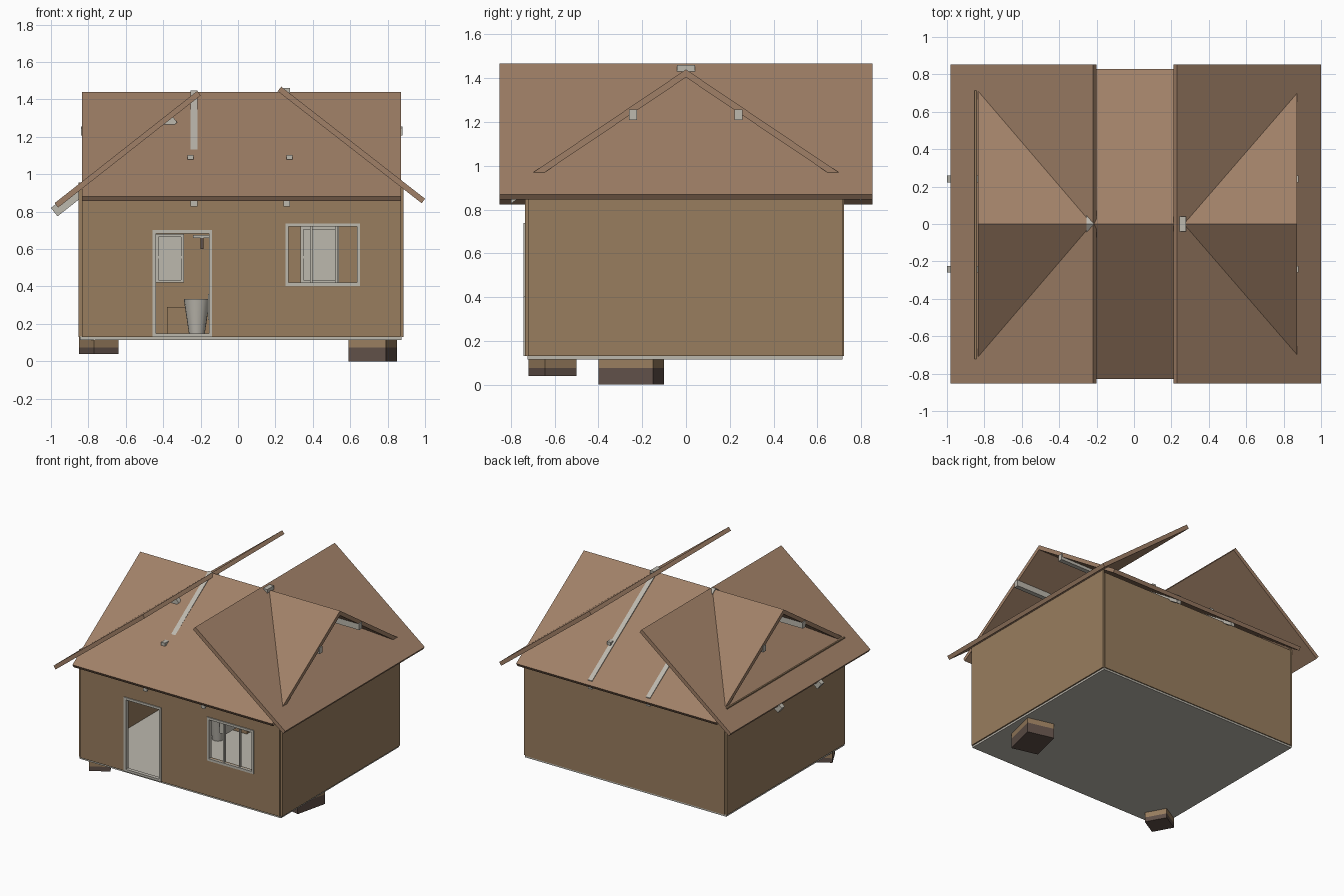
import bpy, bmesh, math
from mathutils import Vector, Matrix

if "Cube" in bpy.data.objects:
    bpy.data.objects.remove(bpy.data.objects["Cube"])


def material(name, r, g, b):
    lin = [((c / 255 + 0.055) / 1.055) ** 2.4 for c in (r, g, b)]
    m = bpy.data.materials.new(name)
    m.diffuse_color = (*lin, 1)
    m.use_nodes = True
    m.node_tree.nodes["Principled BSDF"].inputs["Base Color"].default_value = m.diffuse_color
    return m


WALL = material("wall_wood", 152, 125, 94)
ROOF = material("roof_wood", 160, 128, 103)
PALE = material("pale_grey", 188, 184, 174)
DARK = material("dark_wood", 96, 80, 72)


def finish(name, bm, *mats):
    bmesh.ops.recalc_face_normals(bm, faces=bm.faces)
    me = bpy.data.meshes.new(name)
    bm.to_mesh(me)
    bm.free()
    for m in mats:
        me.materials.append(m)
    ob = bpy.data.objects.new(name, me)
    bpy.context.collection.objects.link(ob)
    return ob


def prism(name, pts, axis, a, b, mat):
    """Extrude a profile: (x, z) points along y, or (y, z) points along x."""
    bm = bmesh.new()
    put = (lambda p, t: (t, p[0], p[1])) if axis == 'x' else (lambda p, t: (p[0], t, p[1]))
    f = bm.faces.new([bm.verts.new(put(p, a)) for p in pts])
    ext = bmesh.ops.extrude_face_region(bm, geom=[f])
    d = Vector((b - a, 0, 0)) if axis == 'x' else Vector((0, b - a, 0))
    bmesh.ops.translate(bm, vec=d, verts=[v for v in ext['geom'] if isinstance(v, bmesh.types.BMVert)])
    return finish(name, bm, mat)


def box(name, x0, x1, y0, y1, z0, z1, mat):
    return prism(name, [(x0, z0), (x1, z0), (x1, z1), (x0, z1)], 'y', y0, y1, mat)


# floor slab
box("floor", -0.845, 0.875, -0.725, 0.715, 0.115, 0.132, PALE)

# side and back walls
box("left_wall", -0.852, -0.835, -0.722, 0.715, 0.13, 0.955, WALL)
box("right_wall", 0.87, 0.885, -0.722, 0.715, 0.13, 0.955, WALL)
box("back_wall", -0.835, 0.87, 0.705, 0.722, 0.13, 0.9, WALL)

# front wall: grid of faces with the door and window cells left out
xs = [-0.835, -0.44, -0.155, 0.27, 0.635, 0.87]
zs = [0.13, 0.42, 0.685, 0.72, 0.9]
holes = {(1, 0), (1, 1), (3, 1), (3, 2)}
bm = bmesh.new()
grid = [[bm.verts.new((x, -0.735, z)) for z in zs] for x in xs]
for i in range(5):
    for j in range(4):
        if (i, j) not in holes:
            bm.faces.new((grid[i][j], grid[i + 1][j], grid[i + 1][j + 1], grid[i][j + 1]))
front = finish("front_wall", bm, WALL)
for p in front.data.polygons:
    if p.normal.y > 0:
        p.flip()
sol = front.modifiers.new("thickness", 'SOLIDIFY')
sol.thickness, sol.offset = 0.017, -1


# door and window frames
def frame(name, x0, x1, z0, z1, w, y0, y1):
    box(name + "_left", x0, x0 + w, y0, y1, z0, z1, PALE)
    box(name + "_right", x1 - w, x1, y0, y1, z0, z1, PALE)
    box(name + "_top", x0 + w, x1 - w, y0, y1, z1 - w, z1, PALE)
    box(name + "_bottom", x0 + w, x1 - w, y0, y1, z0, z0 + w, PALE)


frame("door_frame", -0.457, -0.138, 0.13, 0.702, 0.018, -0.742, -0.712)
frame("window_frame", 0.253, 0.653, 0.402, 0.738, 0.018, -0.742, -0.712)
for x in (0.392, 0.525):
    box("window_mullion", x - 0.006, x + 0.006, -0.732, -0.716, 0.42, 0.72, PALE)

# inner panels seen through the openings
for x0, x1, z1 in ((-0.44, -0.29, 0.68), (0.335, 0.54, 0.72)):
    box("inner_panel", x0, x1, 0.69, 0.7, 0.42, z1, PALE)
    frame("inner_panel_frame", x0, x1, 0.42, z1, 0.015, 0.68, 0.695)
    box("inner_panel_rail", x0, x1, 0.682, 0.695, 0.55, 0.562, PALE)

# bathroom fittings and counter
box("counter", -0.38, -0.1, 0.25, 0.6, 0.132, 0.29, WALL)
box("toilet_tank", -0.16, -0.11, 0.0, 0.14, 0.22, 0.36, PALE)
bm = bmesh.new()
bmesh.ops.create_cone(bm, cap_ends=True, segments=20, radius1=0.04, radius2=0.07, depth=0.2,
                      matrix=Matrix.Translation((-0.22, 0.07, 0.232)))
bowl = finish("toilet_bowl", bm, PALE)
bpy.context.view_layer.objects.active = bowl
bowl.select_set(True)
bpy.ops.object.shade_smooth_by_angle()
box("shower_arm", -0.24, -0.15, 0.06, 0.075, 0.66, 0.675, PALE)
box("shower_head", -0.2, -0.185, 0.06, 0.075, 0.6, 0.66, DARK)

# main gable roof, two sloping boards
for s, label in ((-1, "front"), (1, "back")):
    prism("main_roof_" + label,
          [(0, 1.44), (s * 0.828, 0.882), (s * 0.812, 0.858), (0, 1.404)],
          'x', -0.835, 0.872, ROOF)

# steep side roof boards
prism("left_roof", [(-0.962, 0.822), (-0.98, 0.846), (-0.218, 1.445), (-0.2, 1.421)],
      'y', -0.852, 0.852, ROOF)
prism("right_roof", [(0.982, 0.845), (1.0, 0.869), (0.231, 1.468), (0.212, 1.444)],
      'y', -0.852, 0.852, ROOF)

# main rafters, ties and ridge block
for x, front_rise in ((-0.235, 0.008), (0.26, -0.002)):
    for s, top, tail in ((-1, front_rise, -0.006), (1, 0.008, 0.006)):
        z_tail = 1.44 - 0.674 * 0.8 + tail
        prism("rafter", [(0, 1.44 + top), (s * 0.8, z_tail), (s * 0.8, z_tail - 0.068), (0, 1.375)],
              'x', x - 0.018, x + 0.018, PALE)
for x in (-0.255, 0.275):
    box("tie_beam", x - 0.016, x + 0.016, -0.55, 0.55, 1.078, 1.103, PALE)
box("ridge_block", 0.242, 0.278, -0.04, 0.04, 1.42, 1.46, PALE)

# purlins along the main roof and rafters under the left roof board
for y in (-0.242, 0.24):
    box("purlin", -0.84, 0.88, y - 0.018, y + 0.018, 1.208, 1.256, PALE)
    prism("left_roof_rafter", [(-1.0, 0.82), (-0.965, 0.775), (-0.325, 1.277), (-0.36, 1.322)],
          'y', y - 0.018, y + 0.018, PALE)


# turned crates under the floor, open recess below
def crate(name, corners, z0, z1):
    bm = bmesh.new()
    bottom = bm.faces.new([bm.verts.new((x, y, z0)) for x, y in corners])
    zc = 0.075
    for z in (zc, z1):
        ext = bmesh.ops.extrude_face_region(bm, geom=[bottom] if z == zc else [cap])
        vs = [g for g in ext['geom'] if isinstance(g, bmesh.types.BMVert)]
        cap = [g for g in ext['geom'] if isinstance(g, bmesh.types.BMFace)][0]
        for v in vs:
            v.co.z = z
    for f in [f for f in bm.faces if all(abs(v.co.z - zc) < 1e-5 for v in f.verts)]:
        bm.faces.remove(f)
    bm.normal_update()
    for f in bm.faces:
        f.material_index = 1 if f.calc_center_median().z < zc else 0
    finish(name, bm, WALL, DARK)


crate("right_crate", [(0.59, -0.35), (0.79, -0.4), (0.85, -0.15), (0.65, -0.1)], 0.0, 0.2)
crate("left_crate", [(-0.85, -0.575), (-0.77, -0.72), (-0.64, -0.645), (-0.72, -0.5)], 0.04, 0.2)
